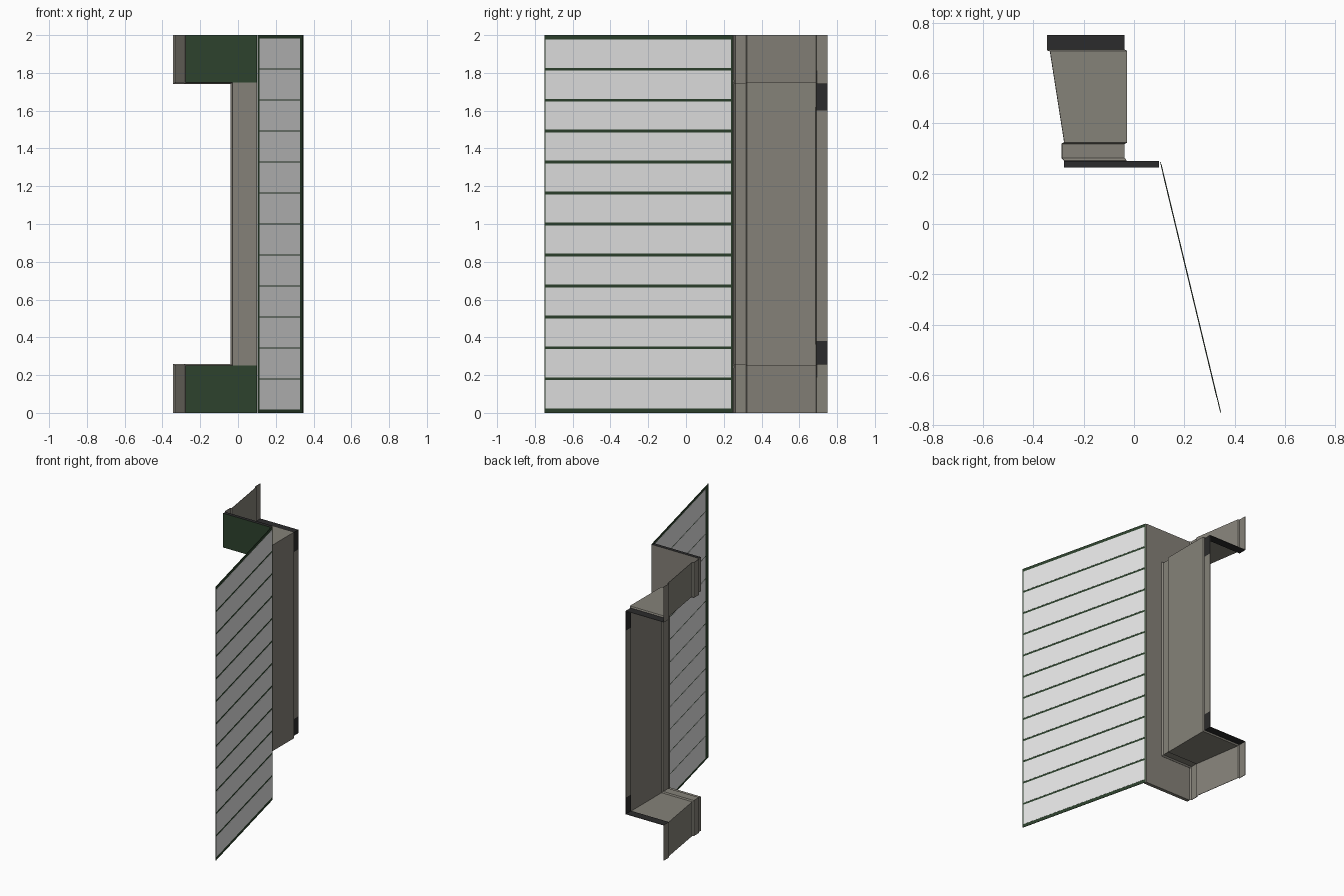
import bpy, bmesh, math
from mathutils import Matrix, Vector

if "Cube" in bpy.data.objects:
    bpy.data.objects.remove(bpy.data.objects["Cube"])


def mat(name, rgb):
    m = bpy.data.materials.new(name)
    m.diffuse_color = (*rgb, 1)
    m.use_nodes = True
    m.node_tree.nodes["Principled BSDF"].inputs["Base Color"].default_value = m.diffuse_color
    return m


STONE = mat("warm grey", (0.235, 0.222, 0.19))
GREEN = mat("dark green", (0.026, 0.054, 0.026))
DARK = mat("charcoal", (0.024, 0.024, 0.025))
SLAT = mat("light grey", (0.8, 0.8, 0.8))


def finish(bm, name, mats, rule=None):
    bmesh.ops.recalc_face_normals(bm, faces=bm.faces)
    for f in bm.faces:
        f.material_index = rule(f.calc_center_median(), f.normal) if rule else 0
    me = bpy.data.meshes.new(name)
    bm.to_mesh(me)
    bm.free()
    for m in mats:
        me.materials.append(m)
    ob = bpy.data.objects.new(name, me)
    bpy.context.collection.objects.link(ob)
    return ob


def add_box(bm, lo, hi, frame=Matrix.Identity(4)):
    lo, hi = Vector(lo), Vector(hi)
    m = frame @ Matrix.Translation((lo + hi) / 2) @ Matrix.Diagonal((*(hi - lo), 1))
    bmesh.ops.create_cube(bm, size=1, matrix=m)


# Reveal: stepped sheet lining the opening (end caps, soffit, jamb, sill)
bm = bmesh.new()
rows = []
for y, o in [(.25, 0), (.26, .01), (.32, .01), (.325, 0), (.685, 0), (.69, .01), (.75, .01)]:
    t = min(max((y - .32) / .37, 0), 1)
    xe, xj = -.277 - .058 * t - o, -.03 - o
    top, bot = 1.75 - o, .25 + o
    pts = [(xe, 2), (xe, top), (xj, top), (xj, 1.6), (xj, .38), (xj, bot), (xe, bot), (xe, 0)]
    rows.append([bm.verts.new((x, y, z)) for x, z in pts])
for a, b in zip(rows, rows[1:]):
    for i in range(len(a) - 1):
        bm.faces.new((a[i], a[i + 1], b[i + 1], b[i]))
bmesh.ops.recalc_face_normals(bm, faces=bm.faces)
bmesh.ops.solidify(bm, geom=bm.faces[:], thickness=.003)


def reveal_rule(c, n):
    # rear band is charcoal along soffit and sill and at the jamb corners
    if c.y < .69:
        return 0
    corner = abs(n.x) > .5 and c.x > -.1 and not .38 < c.z < 1.6
    return 1 if abs(n.z) > .5 and .2 < c.z < 1.8 or corner else 0


finish(bm, "window_reveal", [STONE, DARK], reveal_rule)

# Front wall: C-shaped plate around the opening, the stile split from the two arms
bm = bmesh.new()
outline = [(-.277, 0), (.1, 0), (.1, .25), (.1, 1.75), (.1, 2), (-.277, 2),
           (-.277, 1.75), (-.03, 1.75), (-.03, .25), (-.277, .25)]
rings = [[bm.verts.new((x, y, z)) for x, z in outline] for y in (.225, .25)]
for r in rings:
    for ids in ((0, 1, 2, 8, 9), (8, 2, 3, 7), (7, 3, 4, 5, 6)):
        bm.faces.new([r[i] for i in ids])
for i in range(len(outline)):
    j = (i + 1) % len(outline)
    bm.faces.new((rings[0][i], rings[0][j], rings[1][j], rings[1][i]))


def wall_rule(c, n):
    if n.y < -.5 and not .25 < c.z < 1.75:
        return 1                                   # green painted arms
    return 2 if n.z > .5 and c.z > 1.9 else 0      # charcoal top edge


finish(bm, "front_wall", [STONE, GREEN, DARK], wall_rule)

# Shutter: local x runs from hinge to free edge, local y points to the right side
hinge, tip = Vector((.105, .245, 0)), Vector((.344, -.749, 0))
run = tip - hinge
length = run.length
frame = Matrix.Translation(hinge) @ Matrix.Rotation(math.atan2(run.y, run.x), 4, 'Z')

bm = bmesh.new()
add_box(bm, (0, -.0015, 0), (length, .0015, 2), frame)
finish(bm, "shutter_frame", [GREEN])

# Slats: twelve per side, the frame shows through the gaps
count, margin = 12, .016
pitch = (2 - 2 * margin) / count
for name, gap, start, end, y0, y1 in (
        ("shutter_slats_right", .007, .008, .006, .001, .0025),
        ("shutter_slats_left", .003, .045, .06, -.0025, -.001)):
    bm = bmesh.new()
    for i in range(count):
        z = margin + i * pitch
        add_box(bm, (start, y0, z + gap), (length - end, y1, z + pitch - gap), frame)
    finish(bm, name, [SLAT])
